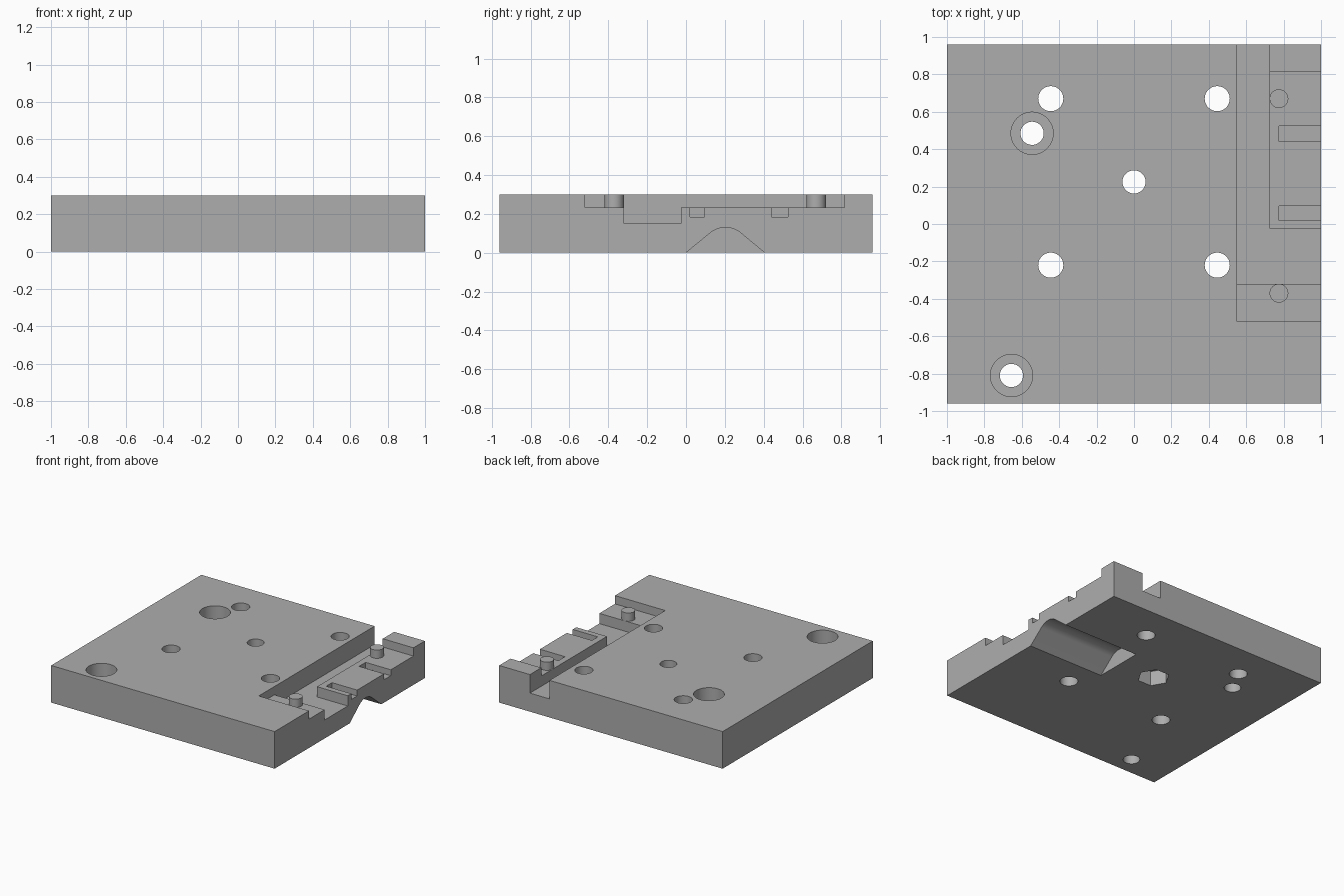
import bpy, bmesh
from math import pi, sin, cos, radians
from mathutils import Matrix

cube = bpy.data.objects.get("Cube")
if cube:
    bpy.data.objects.remove(cube, do_unlink=True)

grey = bpy.data.materials.new("plain grey")
grey.use_nodes = True
colour = (0.42, 0.42, 0.42, 1)
grey.diffuse_color = colour
grey.node_tree.nodes["Principled BSDF"].inputs["Base Color"].default_value = colour


def prism(name, outline, low, high, along_x=False):
    """Extrude an outline up z, or a (y, z) outline along x."""
    bm = bmesh.new()
    face = bm.faces.new([bm.verts.new((a, b, low)) for a, b in outline])
    top = bmesh.ops.extrude_face_region(bm, geom=[face])["geom"]
    bmesh.ops.translate(bm, vec=(0, 0, high - low),
                        verts=[v for v in top if isinstance(v, bmesh.types.BMVert)])
    if along_x:
        bm.transform(Matrix(((0, 0, 1, 0), (1, 0, 0, 0), (0, 1, 0, 0), (0, 0, 0, 1))))
    bmesh.ops.recalc_face_normals(bm, faces=bm.faces)
    mesh = bpy.data.meshes.new(name)
    bm.to_mesh(mesh)
    bm.free()
    mesh.materials.append(grey)
    obj = bpy.data.objects.new(name, mesh)
    bpy.context.collection.objects.link(obj)
    return obj


def rect(x0, x1, y0, y1):
    return [(x0, y0), (x1, y0), (x1, y1), (x0, y1)]


def ring(x, y, r, sides=48):
    return [(x + r * cos(2 * pi * i / sides), y + r * sin(2 * pi * i / sides))
            for i in range(sides)]


def activate(obj):
    bpy.ops.object.select_all(action='DESELECT')
    obj.select_set(True)
    bpy.context.view_layer.objects.active = obj


def cut(obj, cutter):
    activate(obj)
    mod = obj.modifiers.new("cut", 'BOOLEAN')
    mod.operation, mod.solver, mod.object = 'DIFFERENCE', 'EXACT', cutter
    bpy.ops.object.modifier_apply(modifier=mod.name)
    bpy.data.objects.remove(cutter, do_unlink=True)


HALF_Y, TOP, SHELF, FLOOR, OUT = 0.96, 0.3, 0.233, 0.15, 1.1
plate = prism("base_plate", rect(-1, 1, -HALF_Y, HALF_Y), 0, TOP)

# Shelf and the deeper L-shaped channel
cut(plate, prism("shelf_cutter", rect(0.55, OUT, -0.52, 0.815), SHELF, 0.5))
channel = [(0.55, -0.32), (OUT, -0.32), (OUT, -0.025), (0.725, -0.025),
           (0.725, OUT), (0.55, OUT)]
cut(plate, prism("channel_cutter", channel, FLOOR, 0.5))

# Slots in the shelf
for y0, y1 in ((0.02, 0.095), (0.44, 0.525)):
    cut(plate, prism("slot_cutter", rect(0.775, OUT, y0, y1), 0.185, 0.4))

# Through holes
for x in (-0.445, 0.445):
    for y in (-0.22, 0.67):
        cut(plate, prism("hole_cutter", ring(x, y, 0.067), -0.1, 0.5))

# Counterbored screw holes
for x, y in ((-0.545, 0.485), (-0.655, -0.81)):
    cut(plate, prism("screw_cutter", ring(x, y, 0.062), -0.1, 0.5))
    cut(plate, prism("counterbore_cutter", ring(x, y, 0.113), 0.16, 0.5))

# Middle hole with a hexagonal nut pocket underneath
cut(plate, prism("middle_cutter", ring(0, 0.225, 0.062), -0.1, 0.5))
cut(plate, prism("nut_cutter", ring(0, 0.225, 0.12, 6), -0.1, 0.12))

# Round-topped groove under the shelf
R, MID, PEAK = 0.124, 0.203, 0.13
arch = [(0.405, 0), (0.405, -0.1), (0, -0.1), (0, 0)]
arch += [(MID + R * sin(radians(a)), PEAK - R + R * cos(radians(a)))
         for a in range(-40, 41, 4)]
cut(plate, prism("groove_cutter", arch, 0.32, OUT, along_x=True))

# Locating pins
pins = [prism(name, ring(0.775, y, 0.05), SHELF, TOP)
        for name, y in (("front_pin", -0.37), ("back_pin", 0.67))]

for obj in [plate] + pins:
    activate(obj)
    bpy.ops.object.shade_smooth_by_angle(angle=radians(30))
